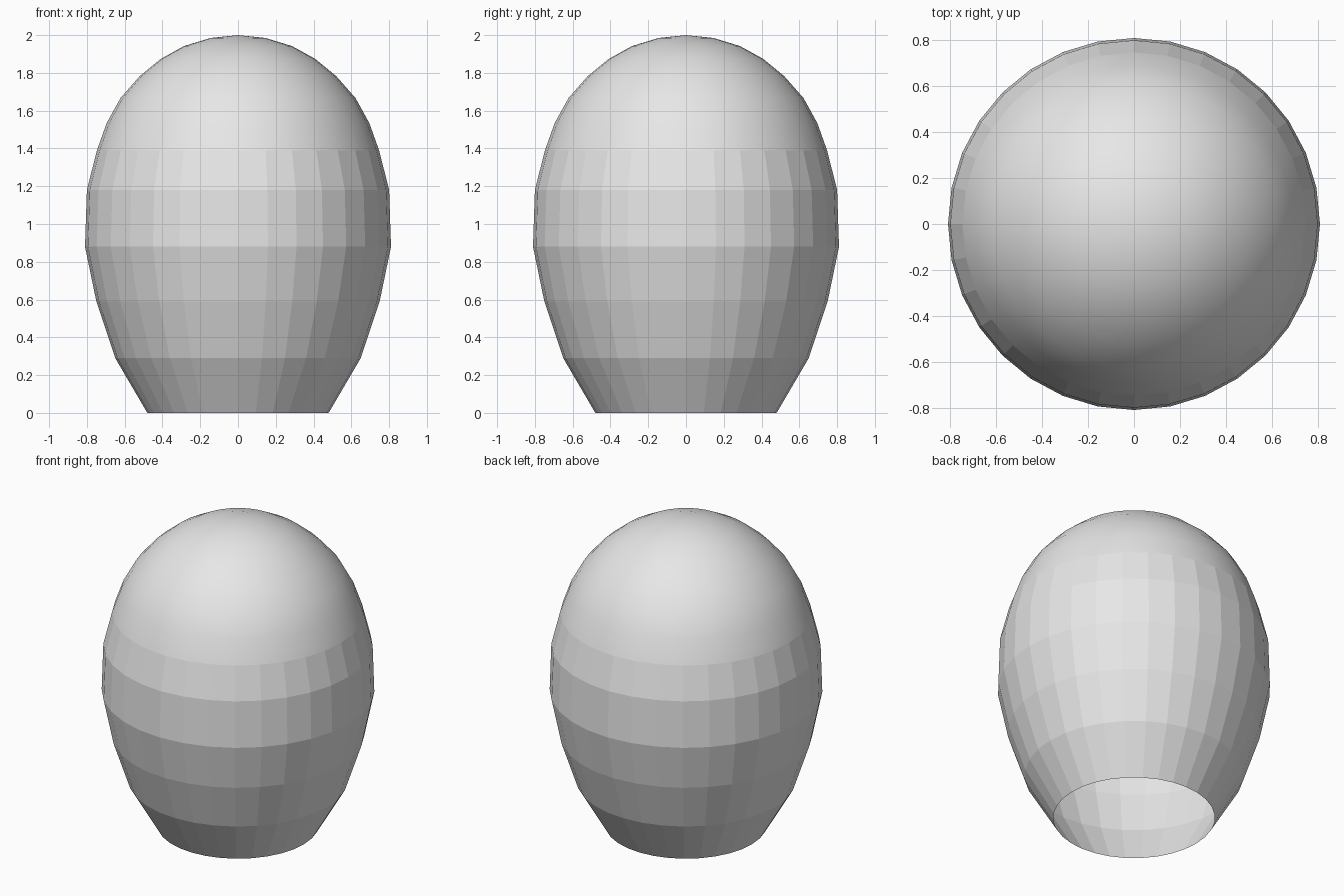
import bpy
import bmesh
from math import cos, sin, tau

cube = bpy.data.objects.get("Cube")
if cube:
    bpy.data.objects.remove(cube, do_unlink=True)

SIDES = 32
DOME_START = 1.39

# Profile as (radius, height), from the open bottom rim to the crown
PROFILE = [
    (0.48, 0.0), (0.65, 0.29), (0.75, 0.59), (0.81, 0.88), (0.80, 1.18),
    (0.747, 1.39), (0.695, 1.535), (0.622, 1.667), (0.52, 1.783),
    (0.409, 1.874), (0.286, 1.942), (0.145, 1.985),
]

# Pale grey material
grey = bpy.data.materials.new("pale_grey")
grey.use_nodes = True
colour = (0.8, 0.8, 0.8, 1.0)
grey.diffuse_color = colour
grey.node_tree.nodes["Principled BSDF"].inputs["Base Color"].default_value = colour

# Open shell: stacked rings joined by quads
bm = bmesh.new()
rings = [
    [bm.verts.new((r * cos(tau * i / SIDES), r * sin(tau * i / SIDES), z))
     for i in range(SIDES)]
    for r, z in PROFILE
]
for low, high in zip(rings, rings[1:]):
    for i in range(SIDES):
        j = (i + 1) % SIDES
        bm.faces.new((low[i], low[j], high[j], high[i]))

# Crown: triangle fan to the tip
tip = bm.verts.new((0, 0, 2))
for i in range(SIDES):
    bm.faces.new((rings[-1][i], rings[-1][(i + 1) % SIDES], tip))

# Smooth dome above, flat facets below
for face in bm.faces:
    face.smooth = min(v.co.z for v in face.verts) > DOME_START - 0.01

mesh = bpy.data.meshes.new("domed_shell")
bm.to_mesh(mesh)
bm.free()
mesh.materials.append(grey)
shell = bpy.data.objects.new("domed_shell", mesh)
bpy.context.collection.objects.link(shell)
